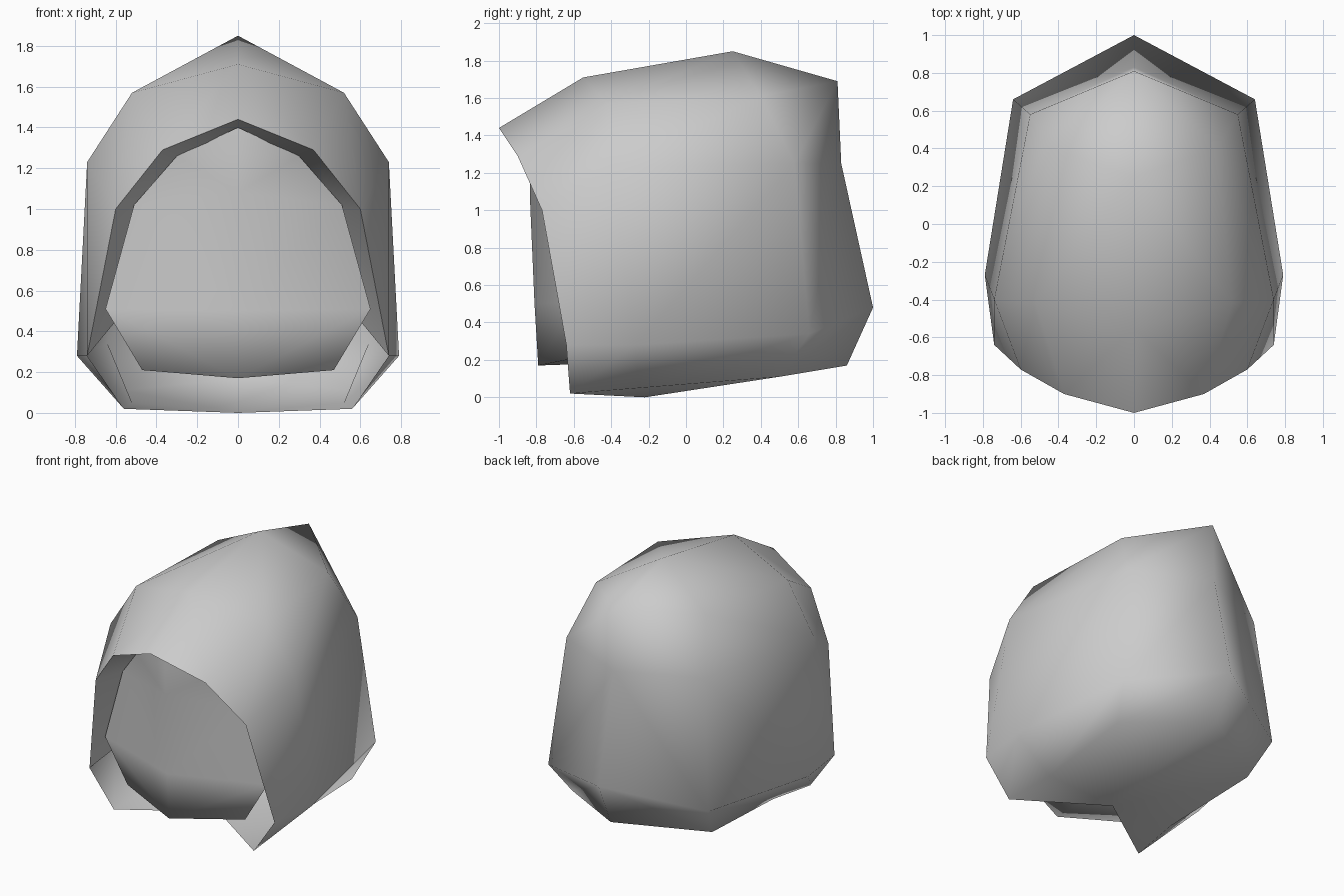
import bpy
import bmesh

default_cube = bpy.data.objects.get("Cube")
if default_cube:
    bpy.data.objects.remove(default_cube, do_unlink=True)


def make_material(name, color):
    mat = bpy.data.materials.new(name)
    mat.use_nodes = True
    mat.diffuse_color = color
    mat.node_tree.nodes["Principled BSDF"].inputs["Base Color"].default_value = color
    return mat


def loft_half(name, rows, material):
    """Skin rows of points on the left half, then mirror across the middle."""
    bm = bmesh.new()
    known = {}

    def vert(co):
        if co not in known:
            known[co] = bm.verts.new(co)
        return known[co]

    for upper, lower in zip(rows, rows[1:]):
        for j in range(len(upper) - 1):
            a, b, c, d = upper[j], lower[j], lower[j + 1], upper[j + 1]
            for corners in ((a, b, d), (b, c, d)):
                if len(set(corners)) == len(corners):
                    bm.faces.new([vert(co) for co in corners]).smooth = True

    mesh = bpy.data.meshes.new(name)
    bm.to_mesh(mesh)
    bm.free()
    mesh.materials.append(material)
    obj = bpy.data.objects.new(name, mesh)
    bpy.context.collection.objects.link(obj)
    mirror = obj.modifiers.new("Mirror", "MIRROR")
    mirror.use_clip = True
    mirror.merge_threshold = 0.001
    return obj


grey = make_material("plain grey", (0.6, 0.6, 0.6, 1))

# Hood shell: every row runs from the front opening to the back seam
back_top = (0, 0.81, 1.69)
back_low = (0, 0.86, 0.17)
base_mid = (0, -0.22, 0)
ridge = [(0, -1, 1.44), (0, -0.55, 1.71), (0, 0.25, 1.85), back_top]
shoulder = [(0.37, -0.9, 1.29), (0.52, -0.42, 1.57), (0.44, 0.4, 1.61), back_top]
side = [(0.6, -0.77, 1), (0.74, -0.4, 1.23), (0.55, 0.58, 1.25), (0, 0.83, 1.25)]
hip = [(0.74, -0.64, 0.28), (0.79, -0.27, 0.28), (0.64, 0.66, 0.34), (0, 1, 0.48)]
rim = [(0.56, -0.62, 0.02), (0.52, -0.25, 0.05), (0.56, 0.5, 0.11), back_low]
base = [base_mid, base_mid, base_mid, back_low]
loft_half("hood", [ridge, shoulder, side, hip, rim, base], grey)

# Lining: folds inward from the opening and ends behind the face panel
lining_ends = [(0, -0.65, 1.37), (0.28, -0.6, 1.23), (0.48, -0.45, 1), (0.6, -0.35, 0.45)]
openings = [row[0] for row in (ridge, shoulder, side, hip)]
loft_half("hood_lining", [[end, edge] for end, edge in zip(lining_ends, openings)], grey)

# Face panel: every row runs from the middle to the left edge
brow = (0, -0.83, 1.4)
face_rows = [
    [brow, brow],
    [(0, -0.835, 1.27), (0.3, -0.73, 1.26)],
    [(0, -0.835, 1.08), (0.51, -0.59, 1.02)],
    [(0, -0.81, 0.5), (0.65, -0.59, 0.51)],
    [(0, -0.79, 0.17), (0.47, -0.59, 0.21)],
    [(0, -0.5, 0.18), (0.4, -0.4, 0.22)],
]
loft_half("face_panel", face_rows, grey)
